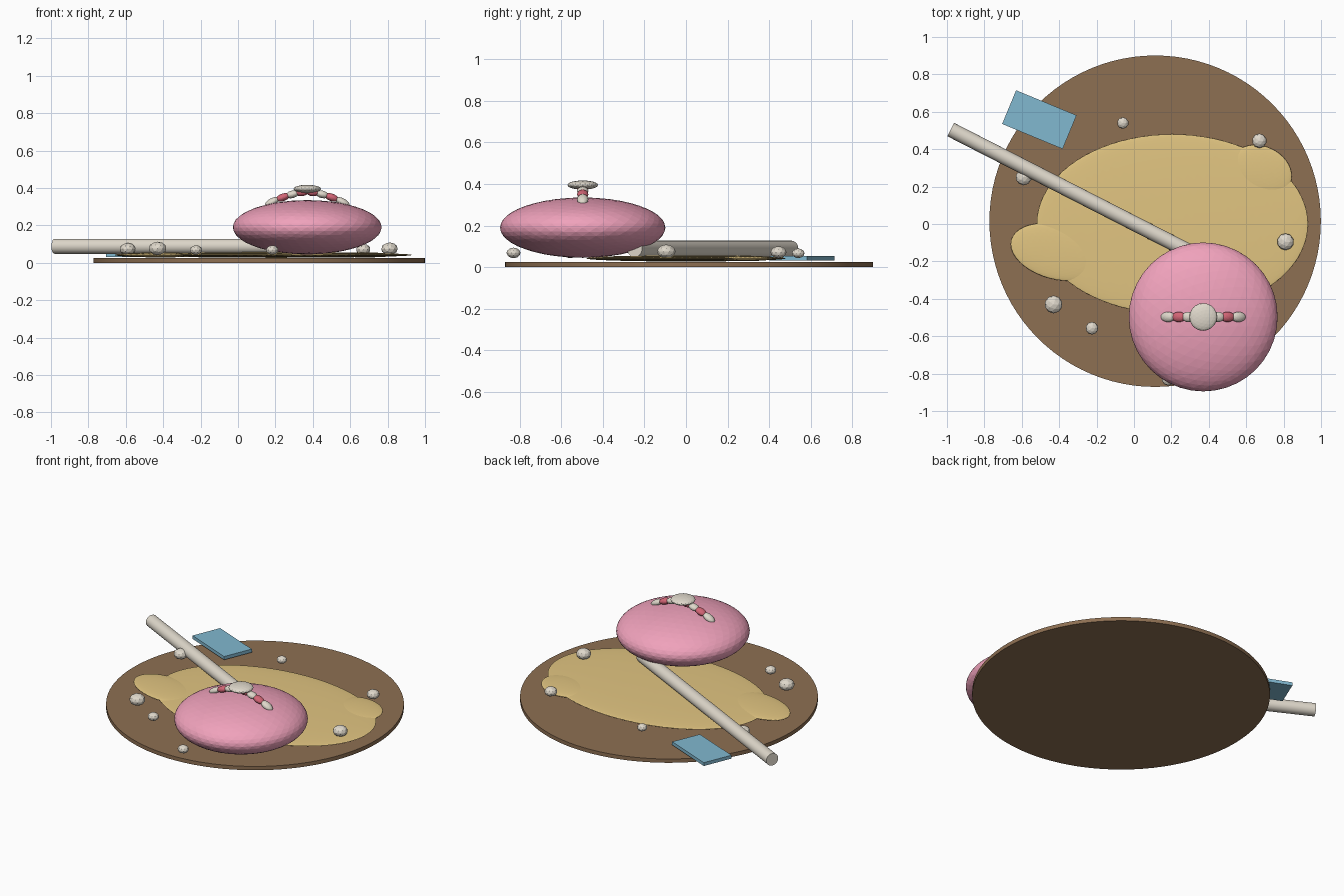
import bpy
from math import radians, atan2, cos, sin
from mathutils import Vector

if "Cube" in bpy.data.objects:
    bpy.data.objects.remove(bpy.data.objects["Cube"])

PALETTE = {
    "soil": (0.27, 0.16, 0.085, 1),
    "dough": (0.76, 0.56, 0.22, 1),
    "pink": (0.87, 0.36, 0.50, 1),
    "cream": (0.74, 0.69, 0.60, 1),
    "red": (0.65, 0.13, 0.18, 1),
    "blue": (0.22, 0.48, 0.63, 1),
}
MATS = {}
for key, col in PALETTE.items():
    MATS[key] = bpy.data.materials.new(key)
    MATS[key].diffuse_color = col


def finish(name, mat, scale=(1, 1, 1), smooth=False):
    ob = bpy.context.object
    ob.name = name
    ob.scale = scale
    ob.data.materials.append(MATS[mat])
    if smooth:
        bpy.ops.object.shade_smooth_by_angle(angle=radians(35))
    return ob


def blob(name, mat, loc, radii, rot=(0, 0, 0), sub=3):
    bpy.ops.mesh.primitive_ico_sphere_add(subdivisions=sub, radius=1, location=loc, rotation=rot)
    return finish(name, mat, radii)


# Round base
bpy.ops.mesh.primitive_cylinder_add(vertices=96, radius=0.886, depth=0.025, location=(0.113, 0.015, 0.0125))
finish("base_disc", "soil", smooth=True)

# Flat spread: main patch and two lobes
blob("spread_main", "dough", (0.205, 0, 0.042), (0.725, 0.48, 0.015), sub=5)
blob("spread_lobe_left", "dough", (-0.415, -0.15, 0.042), (0.25, 0.145, 0.013), (0, 0, radians(-15)), 4)
blob("spread_lobe_right", "dough", (0.68, 0.285, 0.042), (0.17, 0.13, 0.013), (0, 0, radians(-25)), 4)

# Pink cushion-shaped body
CX, CY = 0.37, -0.497
blob("pink_body", "pink", (CX, CY, 0.19), (0.398, 0.398, 0.145), sub=4)

# Handle beads arching over the body, mirrored about the button
BEADS = [("cream", 0.188, 0.325, 0.043, 28), ("red", 0.130, 0.350, 0.040, 20),
         ("cream", 0.080, 0.366, 0.036, 14), ("red", 0.030, 0.376, 0.035, 4)]
for side in (-1, 1):
    for i, (mat, dx, z, half, tilt) in enumerate(BEADS):
        blob(f"handle_bead_{i}", mat, (CX + side * dx, CY, z), (half, 0.027, 0.020),
             (0, radians(side * tilt), 0))
blob("handle_button", "cream", (CX, CY, 0.395), (0.074, 0.074, 0.022))

# Long rod leaning under the body
a, b = Vector((-0.98, 0.505, 0.088)), Vector((0.49, -0.247, 0.088))
d = b - a
bpy.ops.mesh.primitive_cylinder_add(vertices=20, radius=0.040, depth=d.length, location=(a + b) / 2)
rod = finish("rod", "cream", smooth=True)
rod.rotation_euler = d.to_track_quat('Z', 'Y').to_euler()

# Blue card
bpy.ops.mesh.primitive_cube_add(size=1, location=(-0.506, 0.558, 0.043), rotation=(0, 0, radians(-22.5)))
finish("blue_card", "blue", (0.35, 0.195, 0.022))

# Scattered pebbles
for x, y, r in [(-0.59, 0.25, 0.043), (-0.43, -0.43, 0.048), (-0.225, -0.557, 0.034),
                (-0.06, 0.54, 0.031), (0.67, 0.445, 0.039), (0.81, -0.095, 0.045),
                (0.183, -0.83, 0.034)]:
    blob("pebble", "cream", (x, y, 0.048 + r * 0.6), (r, r, r * 0.75), sub=2)

for m in bpy.data.materials:
    if m.users and not m.is_grease_pencil:
        m.use_nodes = True
        m.node_tree.nodes["Principled BSDF"].inputs["Base Color"].default_value = m.diffuse_color
